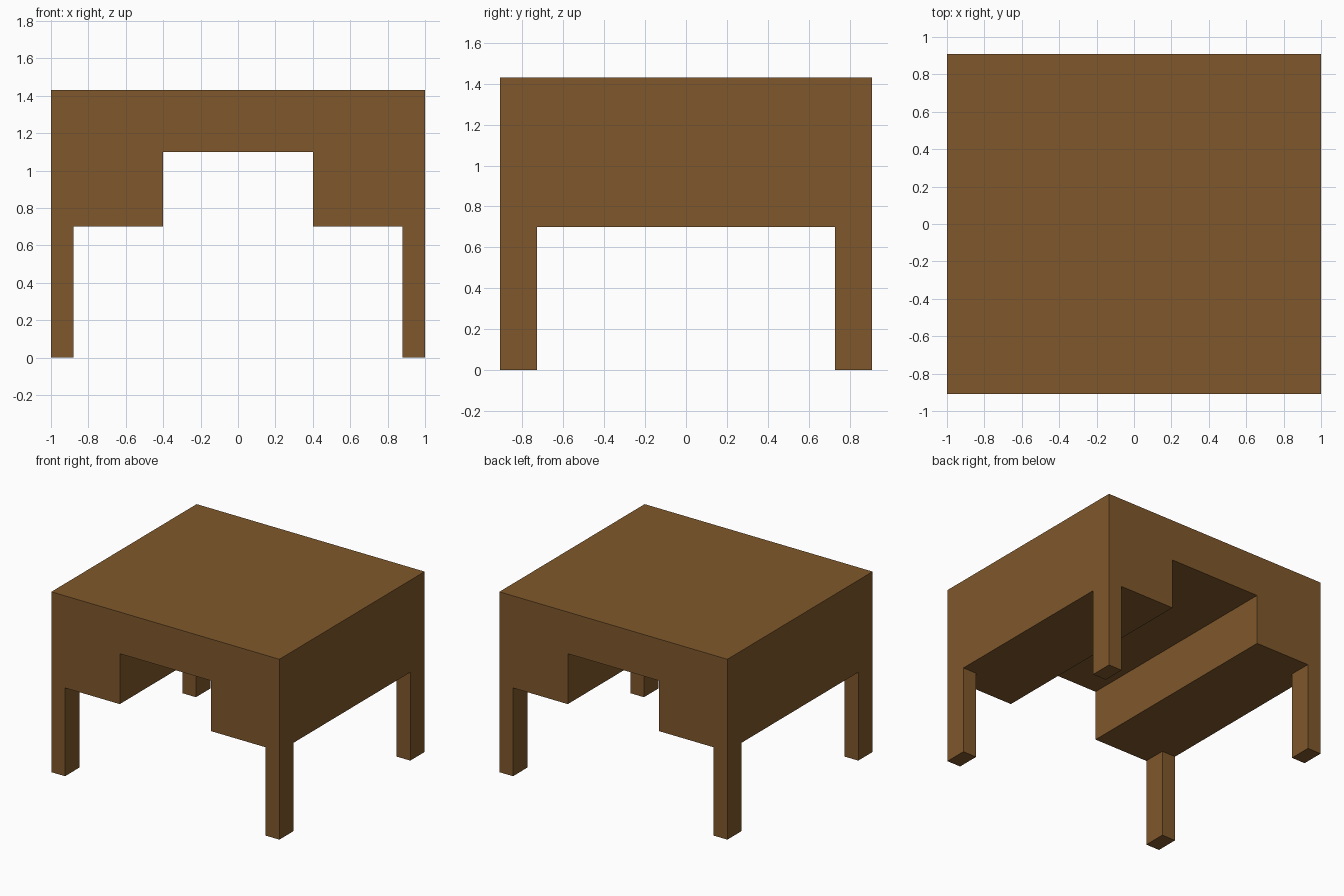
import bpy, bmesh

if "Cube" in bpy.data.objects:
    bpy.data.objects.remove(bpy.data.objects["Cube"])

W, D, H = 1.0, 0.91, 1.43          # half width, half depth, height
LEG_X, LEG_Y, LEG_H = 0.12, 0.18, 0.70
GAP, GAP_TOP = 0.40, 1.10          # kneehole half width and ceiling

wood = bpy.data.materials.new("brown wood")
wood.diffuse_color = (0.216, 0.098, 0.025, 1)
wood.use_nodes = True
wood.node_tree.nodes["Principled BSDF"].inputs["Base Color"].default_value = wood.diffuse_color


def make_object(name, bm):
    bmesh.ops.recalc_face_normals(bm, faces=bm.faces)
    mesh = bpy.data.meshes.new(name)
    bm.to_mesh(mesh)
    bm.free()
    mesh.materials.append(wood)
    ob = bpy.data.objects.new(name, mesh)
    bpy.context.collection.objects.link(ob)
    return ob


def prism(name, profile, y0, y1):
    """Extrude an XZ profile along y."""
    bm = bmesh.new()
    face = bm.faces.new([bm.verts.new((x, y0, z)) for x, z in profile])
    ext = bmesh.ops.extrude_face_region(bm, geom=[face])
    verts = [g for g in ext["geom"] if isinstance(g, bmesh.types.BMVert)]
    bmesh.ops.translate(bm, verts=verts, vec=(0, y1 - y0, 0))
    return make_object(name, bm)


# Desk body: top and two side blocks with a channel running front to back
half = [(W, H), (W, LEG_H), (GAP, LEG_H), (GAP, GAP_TOP)]
prism("desk_body", half + [(-x, z) for x, z in reversed(half)], -D, D)

# Four corner legs
for side, sx in (("left", -1), ("right", 1)):
    for end, sy in (("front", -1), ("back", 1)):
        xi, xo = sx * (W - LEG_X), sx * W
        prism(f"{end}_{side}_leg",
              [(xi, 0), (xo, 0), (xo, LEG_H), (xi, LEG_H)],
              sy * (D - LEG_Y), sy * D)
